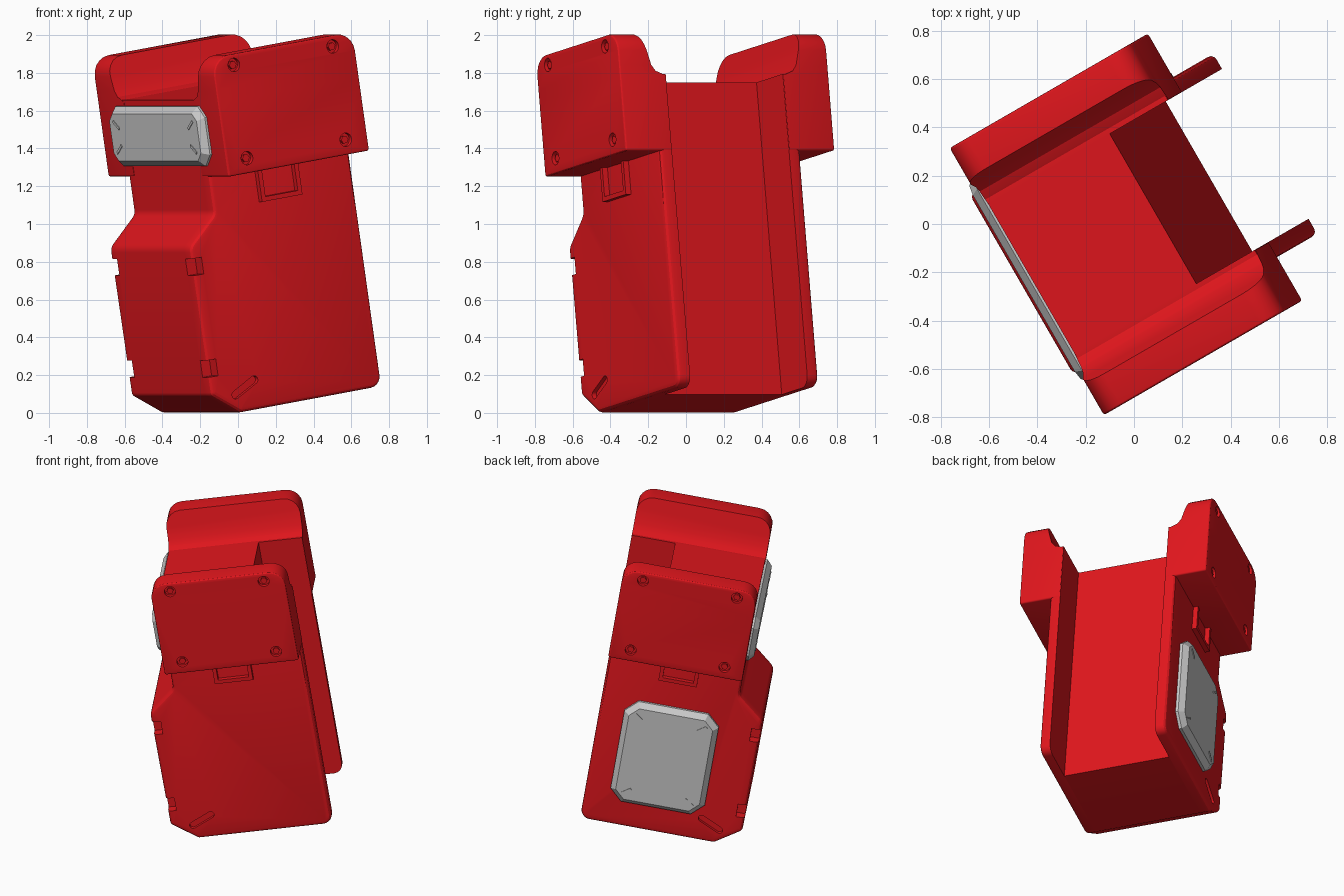
import bpy, bmesh, math
from mathutils import Matrix, Vector

if "Cube" in bpy.data.objects:
    bpy.data.objects.remove(bpy.data.objects["Cube"])

# Local frame: a = depth, b = width, c = height; the whole unit is turned 30 deg and leans 9.2 deg
POSE = (Matrix.Rotation(math.radians(30), 4, 'Z') @ Matrix.Rotation(math.radians(-9.2), 4, 'Y')
        @ Matrix.Translation((0, 0.0155, 0)))
red = bpy.data.materials.new("red_paint")
red.diffuse_color = (0.75, 0.008, 0.012, 1)
red.use_nodes = True
red.node_tree.nodes["Principled BSDF"].inputs["Base Color"].default_value = red.diffuse_color


def fillet(points, n=5):
    """Round each (x, y, r) corner of a closed outline."""
    out = []
    for i, (x, y, r) in enumerate(points):
        p = Vector((x, y))
        if r == 0:
            out.append(p)
            continue
        u = (Vector(points[i - 1][:2]) - p).normalized()
        v = (Vector(points[(i + 1) % len(points)][:2]) - p).normalized()
        t = r / math.tan(u.angle(v) / 2)
        mid = p + (u + v).normalized() * r / math.sin(u.angle(v) / 2)
        r0, r1 = p + u * t - mid, p + v * t - mid
        w = r0.angle(r1)
        for k in range(n + 1):
            f = k / n
            out.append(mid + (r0 * math.sin((1 - f) * w) + r1 * math.sin(f * w)) / math.sin(w))
    return out


def circle(x, y, r, n=20):
    return [(x + r * math.cos(2 * math.pi * k / n), y + r * math.sin(2 * math.pi * k / n)) for k in range(n)]


def strip(x0, y0, x1, y1, w, rounded=True):
    """Capsule or bar outline between two points."""
    ang = math.atan2(y1 - y0, x1 - x0)
    n = 8 if rounded else 1
    pts = []
    for cx, cy, s in ((x1, y1, -90), (x0, y0, 90)):
        for k in range(n + 1):
            t = ang + math.radians(s + 180 * k / n)
            pts.append((cx + w * math.cos(t), cy + w * math.sin(t)))
    return pts


def octagon(x0, y0, x1, y1, k):
    return [(x0 + k, y0), (x1 - k, y0), (x1, y0 + k), (x1, y1 - k),
            (x1 - k, y1), (x0 + k, y1), (x0, y1 - k), (x0, y0 + k)]


def prism(name, outline, d0, d1, axis='b', bevel=0, segs=3, mat=red, shape=None):
    """Extrude an outline from d0 to d1, optionally softening the d1 rim."""
    bm = bmesh.new()
    put = (lambda p, d: (p[0], d, p[1])) if axis == 'b' else (lambda p, d: (d, p[0], p[1]))
    lo = [bm.verts.new(put(p, d0)) for p in outline]
    hi = [bm.verts.new(put(p, d1)) for p in outline]
    bm.faces.new(lo)
    cap = bm.faces.new(hi)
    for i in range(len(lo)):
        bm.faces.new((lo[i - 1], lo[i], hi[i], hi[i - 1]))
    bmesh.ops.recalc_face_normals(bm, faces=bm.faces)
    if bevel:
        bmesh.ops.bevel(bm, geom=list(cap.edges), offset=bevel, segments=segs, profile=0.5,
                        affect='EDGES', clamp_overlap=True)
    if shape:
        shape(bm)
    bmesh.ops.recalc_face_normals(bm, faces=bm.faces)
    me = bpy.data.meshes.new(name)
    bm.to_mesh(me)
    bm.free()
    ob = bpy.data.objects.new(name, me)
    bpy.context.collection.objects.link(ob)
    if mat:
        me.materials.append(mat)
    ob.matrix_world = POSE
    return ob


def cut(ob, cutters):
    bpy.context.view_layer.update()
    bpy.context.view_layer.objects.active = ob
    for c in cutters:
        m = ob.modifiers.new("cut", 'BOOLEAN')
        m.operation, m.solver, m.object = 'DIFFERENCE', 'EXACT', c
        bpy.ops.object.modifier_apply(modifier=m.name)
        bpy.data.objects.remove(c)


def body_outline(back, r):
    return fillet([(-.215, .037, .03), (back, .037, r), (back, 1.711, 0), (-.21, 1.711, 0),
                   (-.21, 1.10, .05), (-.385, .95, .06), (-.38, .155, .03)])


# Solid core between the side walls
prism("core", body_outline(.378, 0), -.358, .358)

EAR = fillet([(-.212, 1.30, .012), (.662, 1.30, .012), (.662, 1.937, .1), (-.212, 1.937, .1)])
INNER = [(1.70, .36), (1.714, .385), (1.728, .42), (1.76, .443), (1.937, .49)]

for s, side in ((-1, "near"), (1, "far")):
    # Side wall with edge notches and a slot
    wall = prism(side + "_wall", body_outline(.66, .06), s * .358, s * .43, bevel=.026)
    cutters = [prism("cutter", [(-.5, c - .045), (-.325, c - .045), (-.325, c + .045), (-.5, c + .045)],
                     s * .362, s * .5) for c in (.297, .843)]
    cutters.append(prism("cutter", strip(-.235, .135, -.11, .195, .022), s * .405, s * .5))
    cut(wall, cutters)

    # Thick upper block whose inside face curves away from the channel
    def slope(bm, s=s):
        for c, _ in INNER[:-1]:
            bmesh.ops.bisect_plane(bm, geom=bm.verts[:] + bm.edges[:] + bm.faces[:],
                                   plane_co=(0, 0, c), plane_no=(0, 0, 1))
        for v in bm.verts:
            if abs(v.co.y - s * .36) < 1e-4:
                for (c0, b0), (c1, b1) in zip(INNER, INNER[1:]):
                    if c0 < v.co.z <= c1 + .001:
                        v.co.y = s * (b0 + (b1 - b0) * (v.co.z - c0) / (c1 - c0))
                        break
    ear = prism(side + "_upper_block", EAR, s * .36, s * .638, bevel=.026, shape=slope)
    spots = [(a, c) for a in (-.085, .527) for c in (1.38, 1.88)]
    cut(ear, [prism("cutter", circle(a, c, .036), s * .612, s * .7) for a, c in spots])
    for i, (a, c) in enumerate(spots):
        prism(f"{side}_screw_{i}", circle(a, c, .022, 6), s * .605, s * .628)

    # U-shaped catch under the block
    prism(side + "_catch", [(.07, 1.31), (.07, 1.12), (.32, 1.12), (.32, 1.31), (.295, 1.31),
                            (.295, 1.145), (.095, 1.145), (.095, 1.31)], s * .42, s * .462)


def cover(name, x0, y0, x1, y1, k, d0, d1, axis):
    """Grey chamfered cover with a small rib in every corner."""
    prism(name, octagon(x0, y0, x1, y1, k), d0, d1, axis, bevel=.034, segs=1, mat=None)
    sgn = math.copysign(1, d1)
    for i, (x, sx) in enumerate(((x0, 1), (x1, -1))):
        for j, (y, sy) in enumerate(((y0, 1), (y1, -1))):
            prism(f"{name}_rib_{i}{j}", strip(x + sx * .075, y + sy * .075, x + sx * .13, y + sy * .115, .007, False),
                  d1 - sgn * .01, d1 + sgn * .004, axis, mat=None)


# Grey covers: one on the front face, one on the far wall
cover("front_cover", -.495, 1.36, .495, 1.68, .06, -.20, -.258, 'a')
cover("side_cover", -.115, .22, .50, .94, .08, .42, .482, 'b')

# Smooth only the rounded corners
bpy.ops.object.select_all(action='DESELECT')
for ob in bpy.context.scene.objects:
    ob.select_set(True)
    bpy.context.view_layer.objects.active = ob
bpy.ops.object.shade_smooth_by_angle(angle=math.radians(25))
